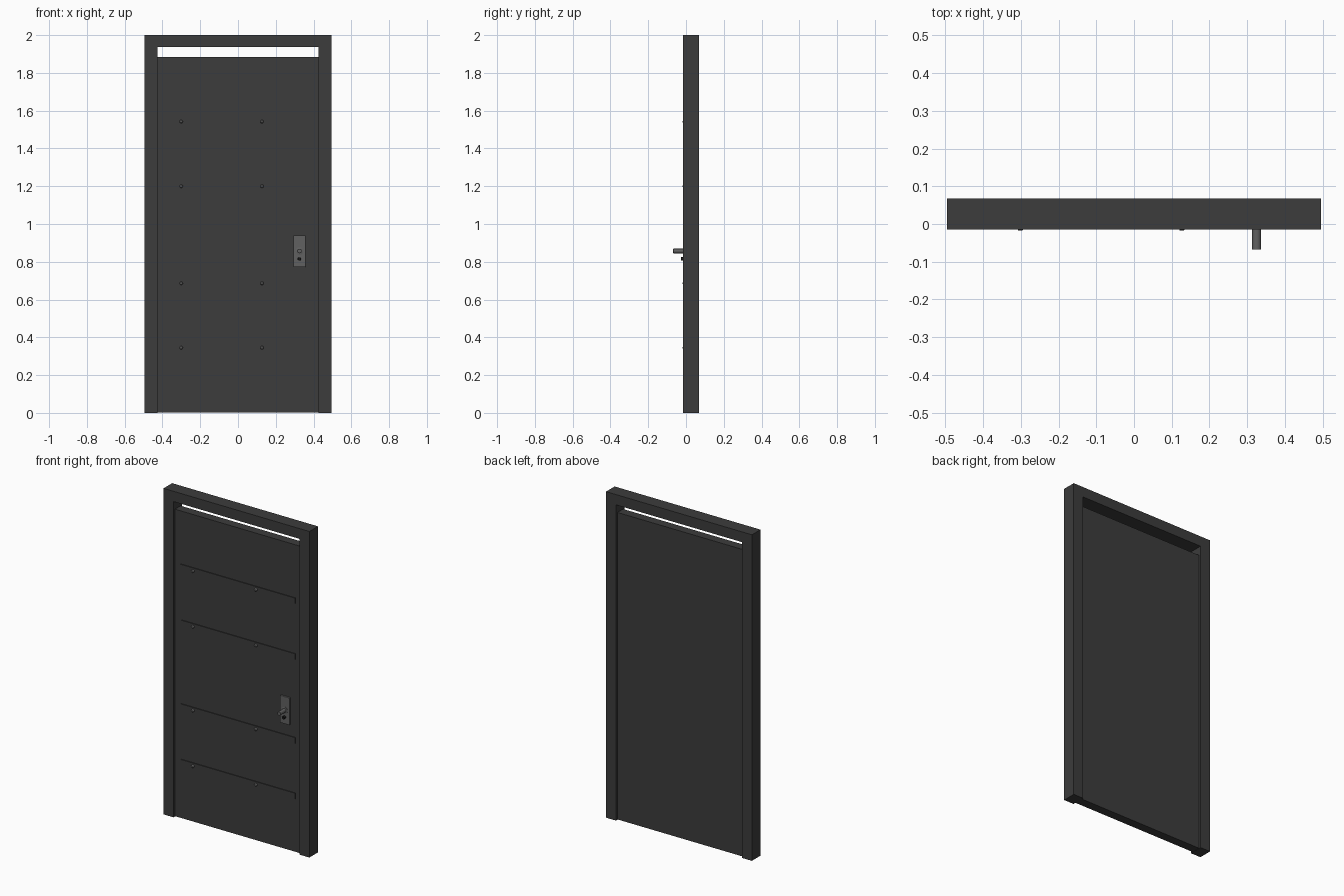
import bpy, bmesh, math

if "Cube" in bpy.data.objects:
    bpy.data.objects.remove(bpy.data.objects["Cube"])


def material(name, v):
    m = bpy.data.materials.new(name)
    m.diffuse_color = (v, v, v, 1)
    m.use_nodes = True
    m.node_tree.nodes["Principled BSDF"].inputs["Base Color"].default_value = m.diffuse_color
    return m


DARK = material("dark_paint", 0.045)
STEEL = material("steel", 0.12)
BLACK = material("black", 0.01)


def finish(name, bm, mat, bevel=0, smooth=False):
    bmesh.ops.recalc_face_normals(bm, faces=bm.faces)
    me = bpy.data.meshes.new(name)
    bm.to_mesh(me)
    bm.free()
    ob = bpy.data.objects.new(name, me)
    bpy.context.collection.objects.link(ob)
    me.materials.append(mat)
    if bevel:
        mod = ob.modifiers.new("bevel", 'BEVEL')
        mod.width = bevel
        mod.segments = 2
    if smooth:
        bpy.ops.object.select_all(action='DESELECT')
        ob.select_set(True)
        bpy.context.view_layer.objects.active = ob
        bpy.ops.object.shade_smooth_by_angle(angle=math.radians(35))
    return ob


def prism(name, outline, y0, y1, mat, bevel=0):
    """Extrude an x-z outline along y."""
    bm = bmesh.new()
    face = bm.faces.new([bm.verts.new((x, y0, z)) for x, z in outline])
    ext = bmesh.ops.extrude_face_region(bm, geom=[face])
    moved = [g for g in ext["geom"] if isinstance(g, bmesh.types.BMVert)]
    bmesh.ops.translate(bm, verts=moved, vec=(0, y1 - y0, 0))
    return finish(name, bm, mat, bevel)


def box(name, x0, x1, y0, y1, z0, z1, mat, bevel=0):
    return prism(name, [(x0, z0), (x1, z0), (x1, z1), (x0, z1)], y0, y1, mat, bevel)


def lathe(name, x, z, profile, mat, sides=24):
    """Turn (radius, y) points around an axis parallel to y."""
    bm = bmesh.new()
    rings = []
    for r, y in profile:
        rings.append([bm.verts.new((x + r * math.cos(2 * math.pi * i / sides), y,
                                    z + r * math.sin(2 * math.pi * i / sides)))
                      for i in range(sides)])
    for a, b in zip(rings, rings[1:]):
        for i in range(sides):
            j = (i + 1) % sides
            bm.faces.new((a[i], a[j], b[j], b[i]))
    bm.faces.new(rings[0])
    bm.faces.new(rings[-1])
    return finish(name, bm, mat, smooth=True)


# Door frame: two posts and a lintel in one outline
W, IN, TOP = 0.495, 0.427, 1.937
prism("door_frame", [(-W, 0), (-IN, 0), (-IN, TOP), (IN, TOP), (IN, 0),
                     (W, 0), (W, 2), (-W, 2)], -0.015, 0.068, DARK)

# Door leaf, with the gap above it
box("door_panel", -IN, IN, -0.001, 0.054, 0.002, 1.885, DARK)

# Raised horizontal strips, each held by two studs
for n, z in enumerate((0.345, 0.686, 1.2, 1.542), 1):
    box(f"strip_{n}", -0.385, 0.39, -0.006, 0.002, z - 0.018, z + 0.018, DARK)
    for k, x in enumerate((-0.301, 0.127), 1):
        lathe(f"stud_{n}_{k}", x, z, [(0.009, -0.004), (0.009, -0.012),
                                      (0.006, -0.0165), (0.003, -0.0175)], STEEL, 16)

# Lock plate, handle and key cylinder
HX = 0.325
box("lock_plate", HX - 0.032, HX + 0.032, -0.012, 0.0, 0.773, 0.94, STEEL, 0.002)
lathe("handle_collar", HX, 0.857, [(0.02, -0.01), (0.02, -0.014), (0.017, -0.015)], STEEL)
lathe("handle", HX, 0.857, [(0.012, -0.01), (0.012, -0.067), (0.011, -0.068)], STEEL)
lathe("key_cylinder", HX, 0.815, [(0.009, -0.01), (0.009, -0.026), (0.008, -0.027)], BLACK)
